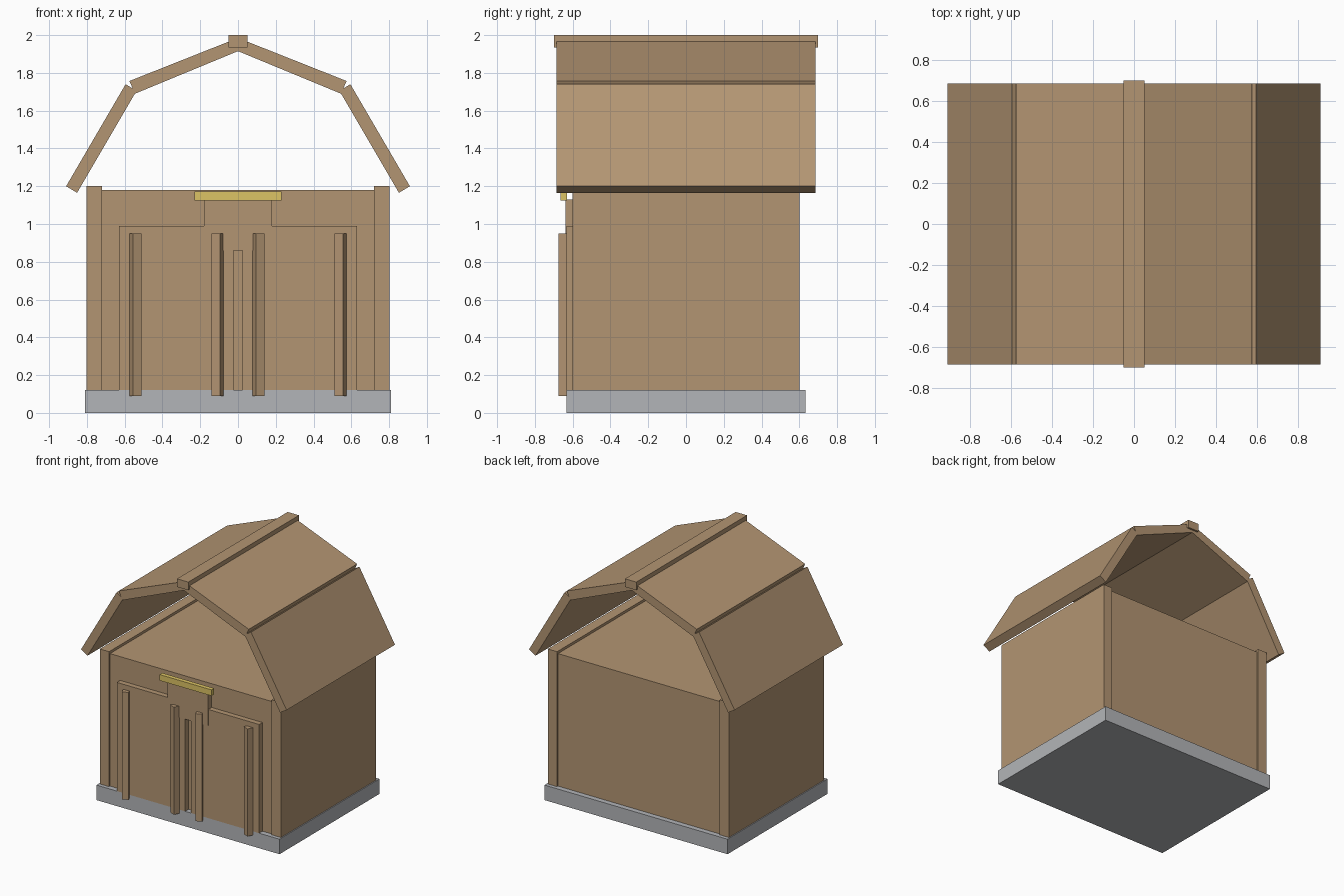
import bpy, bmesh
from math import radians
from mathutils import Matrix

default = bpy.data.objects.get("Cube")
if default:
    bpy.data.objects.remove(default, do_unlink=True)


def material(name, rgb):
    m = bpy.data.materials.new(name)
    m.use_nodes = True
    color = (*rgb, 1.0)
    m.diffuse_color = color
    m.node_tree.nodes["Principled BSDF"].inputs["Base Color"].default_value = color
    return m


WOOD = material("tan wood", (0.45, 0.30, 0.17))
STONE = material("grey stone", (0.45, 0.46, 0.48))
BRASS = material("yellow trim", (0.72, 0.55, 0.13))


def finish(name, bm, mat):
    bmesh.ops.recalc_face_normals(bm, faces=bm.faces)
    mesh = bpy.data.meshes.new(name)
    bm.to_mesh(mesh)
    bm.free()
    mesh.materials.append(mat)
    obj = bpy.data.objects.new(name, mesh)
    bpy.context.collection.objects.link(obj)
    return obj


def box(name, x, y, z, mat, turn=0):
    """Box from (min, max) ranges, turned about its own upright axis."""
    bm = bmesh.new()
    size = [r[1] - r[0] for r in (x, y, z)]
    middle = [sum(r) / 2 for r in (x, y, z)]
    bmesh.ops.create_cube(bm, size=1, matrix=Matrix.Translation(middle)
                          @ Matrix.Rotation(radians(turn), 4, 'Z')
                          @ Matrix.Diagonal((*size, 1)))
    return finish(name, bm, mat)


def extrude(name, profile, y0, y1, mat):
    """Extrude an (x, z) outline along y."""
    bm = bmesh.new()
    face = bm.faces.new([bm.verts.new((x, y0, z)) for x, z in profile])
    new = bmesh.ops.extrude_face_region(bm, geom=[face])["geom"]
    bmesh.ops.translate(bm, vec=(0, y1 - y0, 0),
                        verts=[v for v in new if isinstance(v, bmesh.types.BMVert)])
    return finish(name, bm, mat)


# Foundation and body
box("foundation", (-0.81, 0.81), (-0.632, 0.632), (0, 0.12), STONE)
box("body", (-0.73, 0.73), (-0.59, 0.59), (0.11, 1.18), WOOD)

# Side walls and the two slabs on each half of the roof
lower = [(0.91, 1.20), (0.852, 1.165), (0.537, 1.705), (0.595, 1.74)]
upper = [(0.575, 1.757), (0.545, 1.69), (0, 1.915), (0, 1.985)]
for side, s in (("left", 1), ("right", -1)):
    box(side + "_wall", sorted((0.72 * s, 0.802 * s)), (-0.602, 0.602), (0.11, 1.20), WOOD)
    for part, outline in (("lower", lower), ("upper", upper)):
        extrude(f"{side}_{part}_roof", [(x * s, z) for x, z in outline],
                -0.685, 0.685, WOOD)
box("ridge_beam", (-0.05, 0.05), (-0.7, 0.7), (1.935, 2.0), WOOD)

# Stepped door front with a narrow gap in the middle
half = [(0.025, 0.12), (0.63, 0.12), (0.63, 0.99), (0.18, 0.99), (0.18, 1.13)]
gap_top = [(0.025, 0.86), (-0.025, 0.86)]
outline = half + [(-x, z) for x, z in reversed(half)] + gap_top[::-1]
extrude("door_front", outline, -0.632, -0.58, WOOD)
box("door_header", (-0.18, 0.18), (-0.637, -0.62), (0.86, 1.13), WOOD)
box("header_trim", (-0.23, 0.23), (-0.664, -0.63), (1.124, 1.172), BRASS)

# Upright door bars, turned on edge
for i, (x, turn) in enumerate([(-0.543, 24), (-0.108, -24), (0.108, 24), (0.543, -24)]):
    box(f"door_bar_{i + 1}", (x - 0.025, x + 0.025), (-0.667, -0.617),
        (0.09, 0.95), WOOD, turn)
